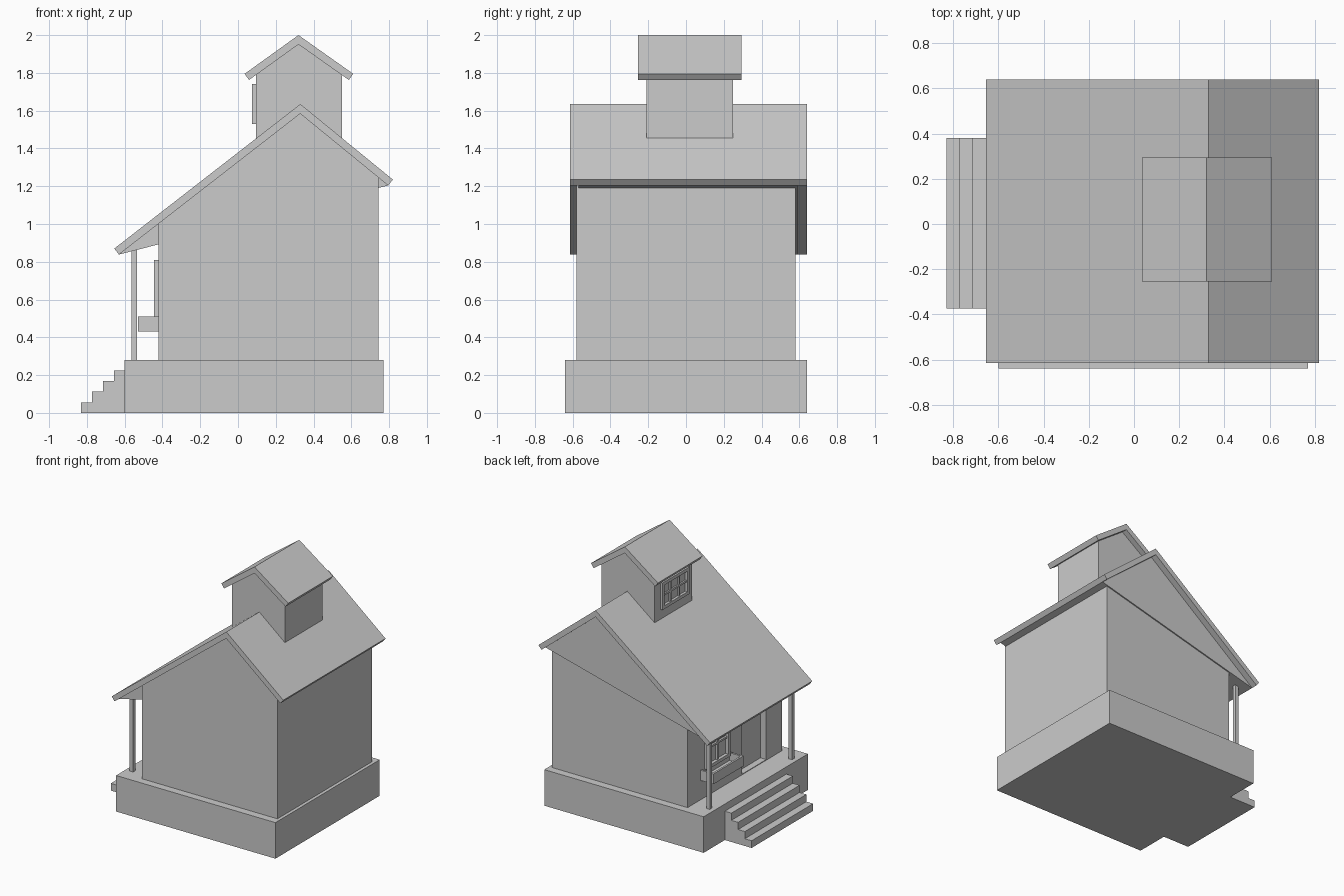
import bpy
import bmesh
from mathutils import Vector

if "Cube" in bpy.data.objects:
    bpy.data.objects.remove(bpy.data.objects["Cube"], do_unlink=True)

# One plain grey for the whole house
grey = bpy.data.materials.new("plain_grey")
grey.use_nodes = True
colour = (0.6, 0.6, 0.6, 1)
grey.diffuse_color = colour
shader = next(n for n in grey.node_tree.nodes if n.type == "BSDF_PRINCIPLED")
shader.inputs["Base Color"].default_value = colour
shader.inputs["Roughness"].default_value = 0.8


def prism(name, profile, y0, y1):
    """Extrude an x-z outline from y0 to y1."""
    bm = bmesh.new()
    face = bm.faces.new([bm.verts.new((x, y0, z)) for x, z in profile])
    new = bmesh.ops.extrude_face_region(bm, geom=[face])["geom"]
    verts = [g for g in new if isinstance(g, bmesh.types.BMVert)]
    bmesh.ops.translate(bm, vec=(0, y1 - y0, 0), verts=verts)
    bmesh.ops.recalc_face_normals(bm, faces=bm.faces)
    mesh = bpy.data.meshes.new(name)
    bm.to_mesh(mesh)
    bm.free()
    mesh.materials.append(grey)
    obj = bpy.data.objects.new(name, mesh)
    bpy.context.collection.objects.link(obj)
    return obj


def box(name, x0, x1, y0, y1, z0, z1):
    return prism(name, [(x0, z0), (x1, z0), (x1, z1), (x0, z1)], y0, y1)


def roof(name, left, apex, right, thick, y0, y1):
    """Two pitched slabs with square-cut eaves; returns the inner line."""
    l, a, r = Vector(left), Vector(apex), Vector(right)
    dl, dr = (a - l).normalized(), (r - a).normalized()
    nl, nr = Vector((dl.y, -dl.x)) * thick, Vector((dr.y, -dr.x)) * thick
    mid = (nl + nr).normalized()
    inner_apex = a + mid * (thick * thick / mid.dot(nl))
    inner = [l + nl, inner_apex, r + nr]
    prism(name, [l, a, r] + inner[::-1], y0, y1)
    return inner


def height_at(inner, x):
    a, b = inner[:2] if x < inner[1].x else inner[1:]
    return a.y + (b.y - a.y) * (x - a.x) / (b.x - a.x)


def gabled_body(name, x0, x1, z0, inner, y0, y1):
    top = [(x1, height_at(inner, x1)), tuple(inner[1]), (x0, height_at(inner, x0))]
    return prism(name, [(x0, z0), (x1, z0)] + top, y0, y1)


def window(name, x, depth, y0, y1, z0, z1, bar, columns, rows):
    """Framed window with glazing bars on a wall facing -x."""
    for i, y in enumerate((y0, y1 - bar)):
        box(f"{name}_side_{i}", x - depth, x, y, y + bar, z0, z1)
    for i, z in enumerate((z0, z1 - bar)):
        box(f"{name}_rail_{i}", x - depth, x, y0 + bar, y1 - bar, z, z + bar)
    thin = bar * 0.3
    for i in range(1, columns):
        y = y0 + (y1 - y0) * i / columns
        box(f"{name}_upright_bar_{i}", x - depth * 0.6, x, y - thin, y + thin, z0, z1)
    for i in range(1, rows):
        z = z0 + (z1 - z0) * i / rows
        box(f"{name}_cross_bar_{i}", x - depth * 0.6, x, y0, y1, z - thin, z + thin)


# Foundation
FLOOR = 0.28
box("foundation", -0.6, 0.77, -0.64, 0.64, 0, FLOOR)

# Main roof with its closed triangular loft
inner = roof("main_roof", (-0.655, 0.87), (0.33, 1.635), (0.82, 1.235), 0.04, -0.615, 0.64)
prism("roof_loft", inner, -0.57, 0.59)

# House body with a recessed doorway
WALL = -0.42
house = gabled_body("house_walls", WALL, 0.745, FLOOR, inner, -0.58, 0.58)
# The back wall stops below the loft, so its gable sits behind the loft end
cutter = box("doorway_cutter", WALL - 0.05, WALL + 0.05, -0.385, -0.09, FLOOR + 0.005, 0.82)
cutter.hide_render = True
cut = house.modifiers.new("doorway", "BOOLEAN")
cut.object = cutter
cut.solver = "EXACT"
bpy.context.view_layer.objects.active = house
bpy.ops.object.modifier_apply(modifier=cut.name)
bpy.data.objects.remove(cutter, do_unlink=True)

# Porch posts
for side, y in (("right", -0.51), ("left", 0.5)):
    box(f"porch_post_{side}", -0.565, -0.535, y - 0.015, y + 0.015, FLOOR, 0.89)

# Porch window
window("porch_window", WALL, 0.025, 0.09, 0.37, 0.5, 0.81, 0.025, 2, 2)

# Flower box, hollow on top
box("flower_box_bottom", -0.53, WALL, 0.05, 0.42, 0.43, 0.45)
box("flower_box_front", -0.53, -0.515, 0.05, 0.42, 0.45, 0.51)
for i, y in enumerate((0.05, 0.405)):
    box(f"flower_box_end_{i}", -0.515, WALL, y, y + 0.015, 0.45, 0.51)

# Entrance steps
outline = [(-0.6, 0), (-0.83, 0)]
for i in range(4):
    x, z = -0.83 + 0.058 * i, 0.056 * (i + 1)
    outline += [(x, z), (x + 0.058, z)]
outline[-1] = (-0.6, outline[-1][1])
prism("entrance_steps", outline, -0.375, 0.38)

# Roof tower
tower = roof("tower_roof", (0.035, 1.795), (0.32, 2.0), (0.61, 1.795), 0.04, -0.255, 0.295)
gabled_body("tower_walls", 0.095, 0.55, 1.3, tower, -0.21, 0.25)
window("tower_window", 0.095, 0.02, -0.15, 0.18, 1.53, 1.74, 0.025, 3, 2)
